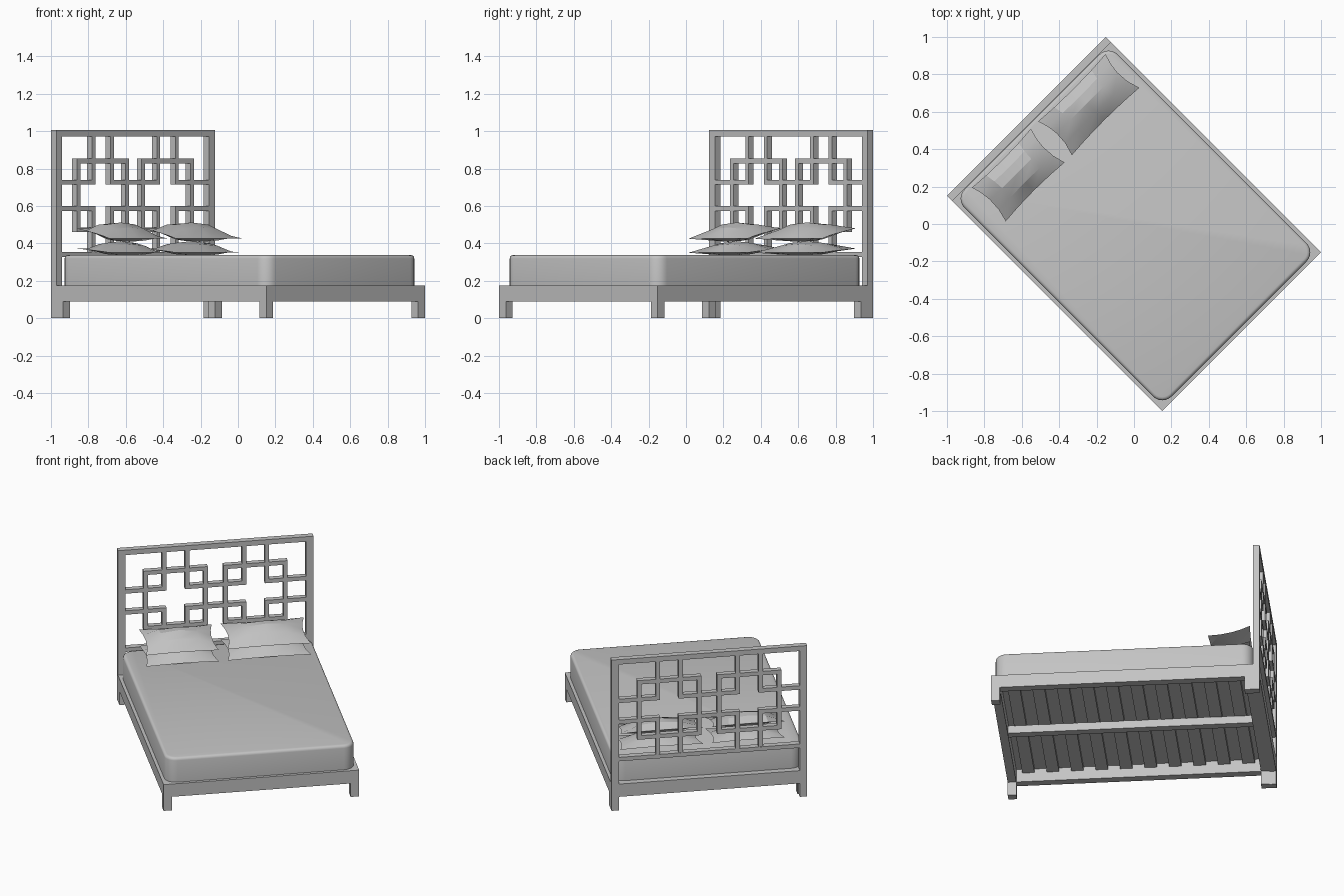
import bpy, bmesh, math
from mathutils import Matrix, Vector

cube = bpy.data.objects.get("Cube")
if cube:
    bpy.data.objects.remove(cube, do_unlink=True)

grey = bpy.data.materials.new("plain_grey")
grey.use_nodes = True
grey.diffuse_color = (0.55, 0.55, 0.55, 1)
grey.node_tree.nodes["Principled BSDF"].inputs["Base Color"].default_value = (0.55, 0.55, 0.55, 1)

# The bed is laid out with its head at +y, then turned on the floor
TURN = Matrix.Rotation(math.radians(45), 4, "Z")
W, L = 0.6, 0.814          # half width, half length
HEAD = L - 0.04            # front plane of the headboard
LEG, BASE, DECK = 0.052, 0.09, 0.175


def finish(name, bm):
    bmesh.ops.recalc_face_normals(bm, faces=bm.faces)
    bm.transform(TURN)
    mesh = bpy.data.meshes.new(name)
    bm.to_mesh(mesh)
    bm.free()
    mesh.materials.append(grey)
    obj = bpy.data.objects.new(name, mesh)
    bpy.context.collection.objects.link(obj)
    return obj


def add_box(bm, x0, x1, y0, y1, z0, z1):
    size = Matrix.Diagonal((x1 - x0, y1 - y0, z1 - z0, 1))
    centre = Matrix.Translation(((x0 + x1) / 2, (y0 + y1) / 2, (z0 + z1) / 2))
    return bmesh.ops.create_cube(bm, size=1, matrix=centre @ size)["verts"]


def boxes(name, *specs):
    bm = bmesh.new()
    for spec in specs:
        add_box(bm, *spec)
    return finish(name, bm)


def smooth(obj, angle):
    bpy.ops.object.select_all(action="DESELECT")
    obj.select_set(True)
    bpy.context.view_layer.objects.active = obj
    bpy.ops.object.shade_smooth_by_angle(angle=math.radians(angle))


# Base frame and legs
for side, s in (("right", -1), ("left", 1)):
    x0, x1 = sorted((s * W, s * (W - LEG)))
    boxes(side + "_rail", (x0, x1, -L, HEAD, BASE, DECK))
    boxes(side + "_front_leg", (x0, x1, -L, -L + LEG, 0, BASE))
    boxes(side + "_back_leg", (x0, x1, HEAD - LEG, HEAD, 0, BASE))
inner = W - LEG
boxes("foot_rail", (-inner, inner, -L, -L + LEG, BASE, DECK))
boxes("head_rail", (-inner, inner, HEAD - LEG, HEAD, BASE, DECK))
boxes("centre_beam", (-0.025, 0.025, -L + LEG, HEAD - LEG, 0.1, 0.152))

# Slats under the mattress
start, count = -L + LEG, 10
pitch = (HEAD - LEG - start) / count
boxes("slats", *[(-inner, inner, start + pitch * (i + 0.25), start + pitch * (i + 0.75), 0.15, DECK)
                 for i in range(count)])

# Headboard outer frame
post = 0.045
boxes("headboard_frame",
      (-W, -W + post, HEAD, L, 0, 1.005), (W - post, W, HEAD, L, 0, 1.005),
      (-W + post, W - post, HEAD, L, 0.972, 1.005),
      (-W + post, W - post, HEAD, L, 0.327, 0.353),
      (-W + post, W - post, HEAD, L, BASE, DECK))

# Headboard lattice: two squares, each with a cross-shaped opening
B, Y0, Y1 = 0.013, HEAD + 0.002, L - 0.002
CX, CZ, SQ, IN = 0.245, 0.657, 0.184, 0.07
lattice = bmesh.new()


def bar_x(xa, xb, z):
    add_box(lattice, min(xa, xb) - B, max(xa, xb) + B, Y0, Y1, z - B, z + B)


def bar_z(x, za, zb):
    add_box(lattice, x - B, x + B, Y0, Y1, min(za, zb) - B, max(za, zb) + B)


for s in (-1, 1):
    cx = s * CX
    for t in (-1, 1):
        bar_x(cx - SQ, cx + SQ, CZ + t * SQ)
        bar_z(cx + t * SQ, CZ - SQ, CZ + SQ)
        for u in (-1, 1):
            bar_z(cx + u * IN, CZ + t * IN, CZ + t * 0.31)
        bar_x(cx + s * IN, s * (W - post), CZ + t * IN)
        bar_x(cx - s * IN, 0, CZ + t * IN)
finish("headboard_lattice", lattice)

# Mattress with rounded corners and a soft rim
bm = bmesh.new()
add_box(bm, -W + 0.02, W - 0.02, -L + 0.02, HEAD - 0.002, DECK, 0.337)
upright = [e for e in bm.edges if abs(e.verts[0].co.z - e.verts[1].co.z) > 0.1]
bmesh.ops.bevel(bm, geom=upright, offset=0.07, segments=6, profile=0.5, affect="EDGES")
rim = [e for e in bm.edges if all(v.co.z > 0.33 for v in e.verts)]
bmesh.ops.bevel(bm, geom=rim, offset=0.018, segments=3, profile=0.5, affect="EDGES")
smooth(finish("mattress", bm), 35)


# Pillows: pinched corners, a crown along the middle, tilted up at the back
def pillow(name, x0, x1, y0, y1, z_front, z_back, up, down):
    us, vs = (-1, -0.55, 0, 0.55, 1), (-1, -0.45, 0.1, 0.55, 1)
    bm = bmesh.new()
    cx, cy, hx, hy = (x0 + x1) / 2, (y0 + y1) / 2, (x1 - x0) / 2, (y1 - y0) / 2

    def layer(puff):
        rows = []
        for v in vs:
            row = []
            for u in us:
                fill = (1 - u * u) ** 0.6 * (1 - v * v)
                x = cx + hx * u * (1 - 0.1 * (1 - v * v))
                y = cy + hy * v * (1 - 0.08 * (1 - u * u))
                z = z_front + (z_back - z_front) * (v + 1) / 2 + puff * fill
                row.append(bm.verts.new(Vector((x, y, z))))
            rows.append(row)
        for j in range(len(vs) - 1):
            for i in range(len(us) - 1):
                bm.faces.new((rows[j][i], rows[j][i + 1], rows[j + 1][i + 1], rows[j + 1][i]))

    layer(up)
    layer(-down)
    bmesh.ops.remove_doubles(bm, verts=bm.verts, dist=0.0005)
    smooth(finish(name, bm), 20)


for side, x0, x1 in (("right", -0.475, -0.03), ("left", 0.025, 0.535)):
    pillow(side + "_lower_pillow", x0, x1, 0.495, 0.75, 0.35, 0.372, 0.05, 0.025)
    pillow(side + "_upper_pillow", x0, x1, 0.495, 0.75, 0.425, 0.48, 0.057, 0.04)
